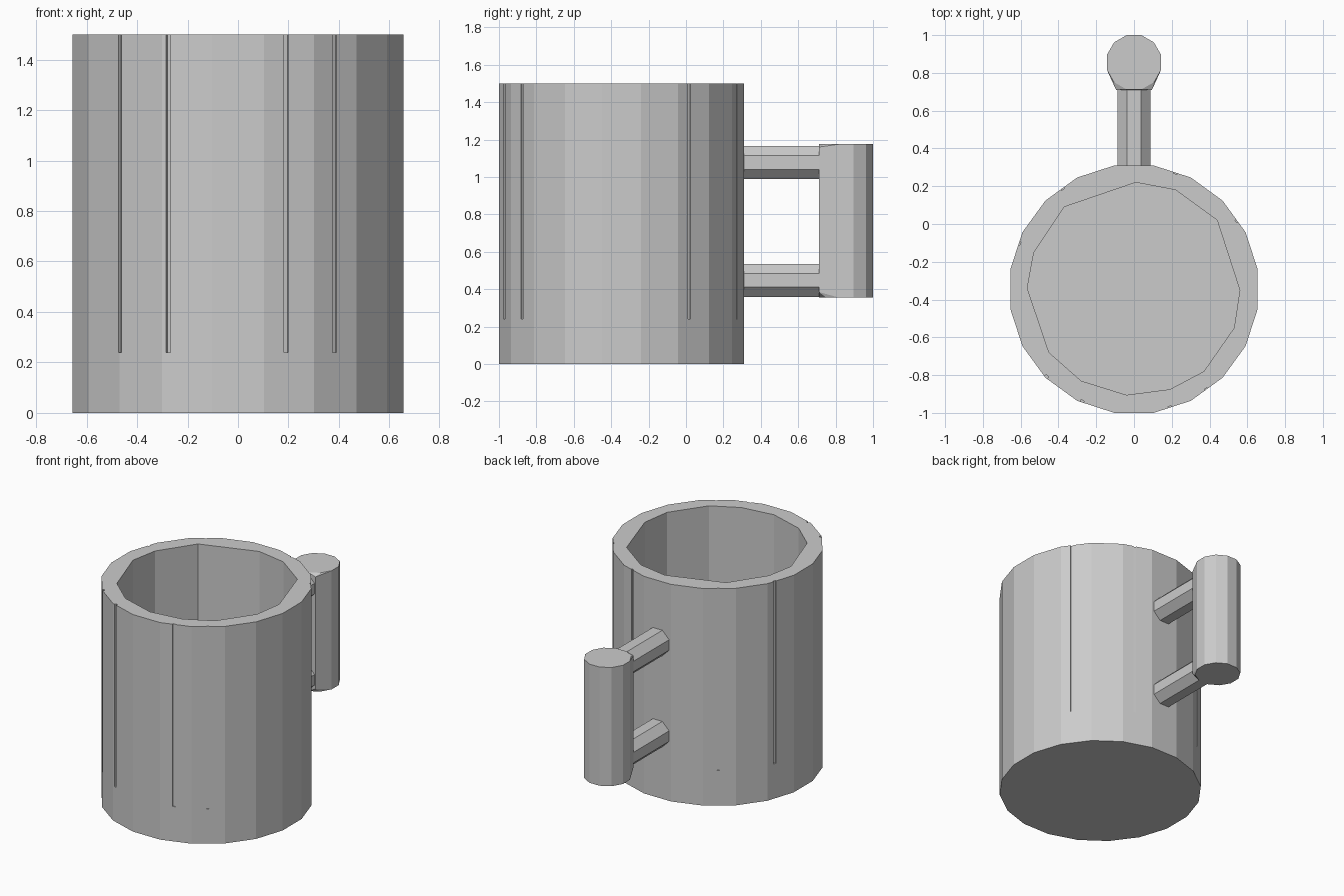
import bpy, bmesh
from math import pi, sin, cos, atan2
from mathutils import Matrix, Vector

if "Cube" in bpy.data.objects:
    bpy.data.objects.remove(bpy.data.objects["Cube"])

grey = bpy.data.materials.new("plain grey")
grey.use_nodes = True
colour = (0.6, 0.6, 0.6, 1)
grey.diffuse_color = colour
grey.node_tree.nodes["Principled BSDF"].inputs["Base Color"].default_value = colour

CENTRE = Vector((0, -0.345, 0))
HEIGHT, FLOOR = 1.5, 0.24


def make(name, bm):
    bmesh.ops.recalc_face_normals(bm, faces=bm.faces)
    mesh = bpy.data.meshes.new(name)
    bm.to_mesh(mesh)
    bm.free()
    mesh.materials.append(grey)
    obj = bpy.data.objects.new(name, mesh)
    bpy.context.collection.objects.link(obj)
    return obj


def polygon(sides, apothem, centre):
    """Regular outline with flat sides facing the axes."""
    r = apothem / cos(pi / sides)
    angles = [(i + 0.5) * 2 * pi / sides for i in range(sides)]
    return [(centre[0] + r * cos(a), centre[1] + r * sin(a)) for a in angles]


def prism(bm, outline, z0, z1):
    low = [bm.verts.new((x, y, z0)) for x, y in outline]
    high = [bm.verts.new((x, y, z1)) for x, y in outline]
    bm.faces.new(low[::-1])
    bm.faces.new(high)
    for i in range(len(low)):
        j = (i + 1) % len(low)
        bm.faces.new((low[i], low[j], high[j], high[i]))


# Cup body: twenty flat sides
bm = bmesh.new()
prism(bm, polygon(20, 0.655, CENTRE), 0, HEIGHT)
cup = make("cup_body", bm)

# Uneven hollow, and fine upright grooves in the outer wall
bm = bmesh.new()
hollow = [(0.01, 0.22), (0.22, 0.18), (0.44, 0.02), (0.56, -0.35), (0.53, -0.55),
          (0.37, -0.78), (0.19, -0.875), (-0.04, -0.905), (-0.28, -0.83),
          (-0.45, -0.68), (-0.565, -0.34), (-0.53, -0.15), (-0.37, 0.09)]
prism(bm, hollow[::-1], FLOOR, HEIGHT + 0.1)
grooves = [(-0.465, -0.81), (-0.275, -0.94), (0.19, -0.97), (0.385, -0.88),
           (0.55, 0.02), (0.22, 0.27), (-0.38, 0.19), (-0.61, -0.1)]
for x, y in grooves:
    angle = atan2(y - CENTRE.y, x)
    spin = Matrix.Translation(CENTRE) @ Matrix.Rotation(angle, 4, 'Z')
    corners = [(0.648, -0.009), (0.7, -0.009), (0.7, 0.009), (0.648, 0.009)]
    prism(bm, [(spin @ Vector((*c, 0)))[:2] for c in corners], FLOOR, HEIGHT + 0.1)
cutter = make("hollow_cutter", bm)
cutter.hide_render = True

cut = cup.modifiers.new("hollow", 'BOOLEAN')
cut.operation, cut.solver, cut.object = 'DIFFERENCE', 'EXACT', cutter
bpy.context.view_layer.objects.active = cup
bpy.ops.object.modifier_apply(modifier=cut.name)
bpy.data.objects.remove(cutter)

# Upright grip, squared off on the side facing the cup
bm = bmesh.new()
ring = polygon(12, 0.144, (0, 0.856))
for z in (0.355, 1.175):
    for x, y in ring:
        bm.verts.new((x, y, z))
for x in (-0.095, 0.095):
    for z in (0.385, 1.16):
        bm.verts.new((x, 0.71, z))
bmesh.ops.convex_hull(bm, input=bm.verts)
make("handle_grip", bm)

# Two struts joining the grip to the cup
for name, z in (("lower_strut", 0.447), ("upper_strut", 1.077)):
    bm = bmesh.new()
    prism(bm, polygon(8, 0.088, (0, 0)), 0.27, 0.75)
    bm.transform(Matrix.Translation((0, 0, z)) @ Matrix.Rotation(-pi / 2, 4, 'X'))
    make(name, bm)
